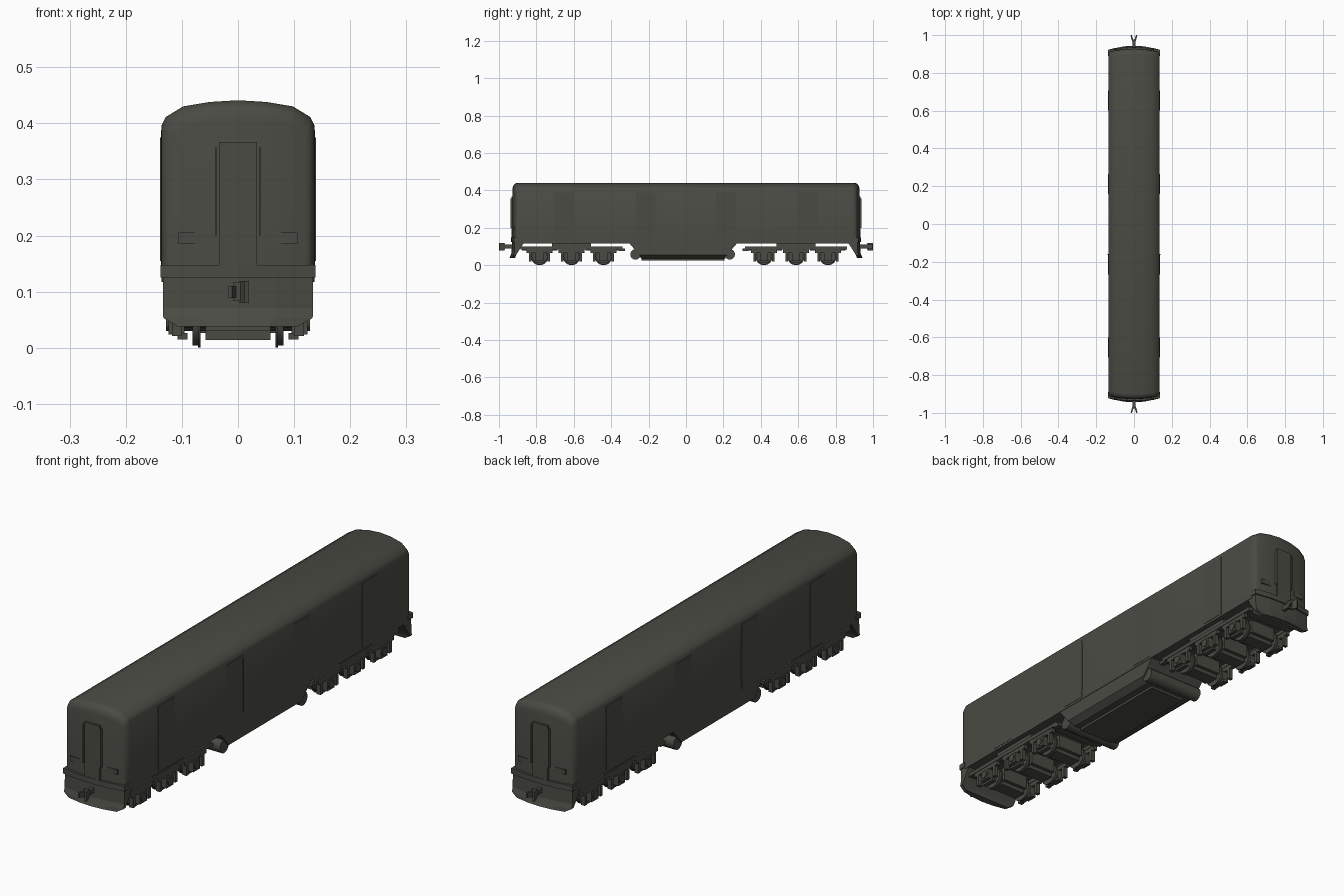
import bpy, bmesh, math
from mathutils import Matrix

if "Cube" in bpy.data.objects:
    bpy.data.objects.remove(bpy.data.objects["Cube"])

paint = bpy.data.materials.new("dark_olive_grey")
paint.diffuse_color = (0.07, 0.07, 0.058, 1)
paint.use_nodes = True
paint.node_tree.nodes["Principled BSDF"].inputs["Base Color"].default_value = paint.diffuse_color


def finish(name, bm, smooth=False):
    bmesh.ops.recalc_face_normals(bm, faces=bm.faces)
    me = bpy.data.meshes.new(name)
    bm.to_mesh(me)
    bm.free()
    me.materials.append(paint)
    ob = bpy.data.objects.new(name, me)
    bpy.context.collection.objects.link(ob)
    if smooth:
        bpy.ops.object.select_all(action='DESELECT')
        ob.select_set(True)
        bpy.context.view_layer.objects.active = ob
        bpy.ops.object.shade_smooth_by_angle(angle=math.radians(40))
    return ob


def add_box(bm, x0, x1, y0, y1, z0, z1):
    m = Matrix.Translation(((x0 + x1) / 2, (y0 + y1) / 2, (z0 + z1) / 2)) @ \
        Matrix.Diagonal((abs(x1 - x0), abs(y1 - y0), abs(z1 - z0), 1))
    bmesh.ops.create_cube(bm, size=1, matrix=m)


def add_cyl(bm, x0, x1, y, z, r, n=24):
    m = Matrix.Translation(((x0 + x1) / 2, y, z)) @ Matrix.Rotation(math.pi / 2, 4, 'Y')
    bmesh.ops.create_cone(bm, cap_ends=True, segments=n, radius1=r, radius2=r,
                          depth=abs(x1 - x0), matrix=m)


def bridge(bm, rings):
    vs = [[bm.verts.new(p) for p in ring] for ring in rings]
    n = len(vs[0])
    for a, b in zip(vs, vs[1:]):
        for i in range(n):
            bm.faces.new((a[i], a[(i + 1) % n], b[(i + 1) % n], b[i]))
    return vs


# body shell: roofed section lofted along y, ends bowed and rounded
HALF = [(0.136, 0.397), (0.129, 0.411), (0.098, 0.430), (0.05, 0.438)]
TOP = [(-x, z) for x, z in HALF] + [(0, 0.441)] + HALF[::-1]
SECTION = TOP + [(x, 0.117) for x, z in TOP[::-1]]


def body_ring(side, y, inset):
    out = []
    for x, z in SECTION:
        px = x * (1 - inset * 0.35 / 0.136)
        pz = z - inset if z > 0.2 else z
        out.append((px, side * (y + 0.014 * (1 - (x / 0.136) ** 2)), pz))
    return out


ends = [(0.885, 0), (0.896, 0.003), (0.905, 0.01), (0.911, 0.02), (0.914, 0.034)]
rings = [body_ring(-1, y, d) for y, d in ends[::-1]] + [body_ring(1, y, d) for y, d in ends]
bm = bmesh.new()
vs = bridge(bm, rings)
n = len(SECTION)
for ring in (vs[0], vs[-1]):
    for i in range(len(TOP) - 1):
        bm.faces.new((ring[i], ring[i + 1], ring[n - 2 - i], ring[n - 1 - i]))
finish("body_shell", bm, True)


# bowed end parts, stacked in levels of (z, half width, outer y, inner y)
def bowed(name, side, levels, bow=0.014):
    bm = bmesh.new()
    rings = []
    for z, w, yo, yi in levels:
        ring = [(w * t, side * (yo + bow * (1 - t * t)), z) for t in (-1, -.5, 0, .5, 1)]
        rings.append(ring + [(w, side * yi, z), (-w, side * yi, z)])
    vs = bridge(bm, rings)
    bm.faces.new(vs[0])
    bm.faces.new(vs[-1])
    finish(name, bm)


for side, tag in ((-1, "front"), (1, "rear")):
    bowed(tag + "_end_beam", side, [(0.125, 0.138, 0.922, 0.89), (0.147, 0.138, 0.922, 0.89)])
    bowed(tag + "_apron", side, [(0.127, 0.134, 0.917, 0.862), (0.07, 0.134, 0.918, 0.899),
                                 (0.053, 0.133, 0.924, 0.909), (0.038, 0.107, 0.93, 0.914)])

    # end door with frame and grab rails
    bm = bmesh.new()
    add_box(bm, -0.034, 0.034, side * 0.9, side * 0.934, 0.145, 0.367)
    for sx in (-1, 1):
        add_box(bm, sx * 0.037, sx * 0.041, side * 0.9, side * 0.938, 0.20, 0.357)
    finish(tag + "_end_door", bm)

    # marker lamps
    bm = bmesh.new()
    for sx in (-1, 1):
        add_box(bm, sx * 0.061, sx * 0.106, side * 0.9, side * 0.925, 0.185, 0.205)
    finish(tag + "_lamps", bm)

    # coupler: shank, head and forked jaws (turned round for the rear)
    bm = bmesh.new()
    add_box(bm, -0.007, 0.007, -0.975, -0.92, 0.09, 0.11)
    add_box(bm, -0.009, 0.011, -0.977, -0.967, 0.083, 0.117)
    for x, z0, z1, turn in ((0.011, 0.08, 0.119, 0.3), (-0.01, 0.089, 0.11, -0.3)):
        r = bmesh.ops.create_cube(bm, size=1, matrix=Matrix.Translation((x, -0.985, (z0 + z1) / 2))
                                  @ Matrix.Rotation(turn, 4, 'Z')
                                  @ Matrix.Diagonal((0.008, 0.03, z1 - z0, 1)))
    if side > 0:
        bmesh.ops.rotate(bm, verts=bm.verts, cent=(0, 0, 0), matrix=Matrix.Rotation(math.pi, 3, 'Z'))
    finish(tag + "_coupler", bm)

# side doors and thin grab rails
bm = bmesh.new()
for sx in (-1, 1):
    for y in (-0.653, -0.215, 0.213, 0.653):
        add_box(bm, sx * 0.13, sx * 0.1372, y - 0.053, y + 0.053, 0.127, 0.388)
    add_box(bm, sx * 0.13, sx * 0.139, -0.163, -0.159, 0.155, 0.375)
finish("side_doors", bm)

# fuel tank with sloped ends and chamfered bottom
bm = bmesh.new()
rings = []
for z, w, y0, y1 in ((0.12, 0.134, -0.305, 0.275), (0.056, 0.134, -0.25, 0.22),
                     (0.036, 0.108, -0.24, 0.21)):
    rings.append([(-w, y0, z), (w, y0, z), (w, y1, z), (-w, y1, z)])
vs = bridge(bm, rings)
bm.faces.new(vs[0])
bm.faces.new(vs[-1])
add_box(bm, -0.08, 0.08, -0.237, 0.207, 0.026, 0.04)
finish("fuel_tank", bm)

# air reservoirs across the tank ends
bm = bmesh.new()
for y in (-0.27, 0.234):
    add_cyl(bm, -0.128, 0.128, y, 0.058, 0.028, 16)
finish("air_reservoirs", bm, True)

# three-axle bogies
for cy, tag in ((-0.612, "front"), (0.588, "rear")):
    axles = [cy - 0.171, cy, cy + 0.171]

    # wheels with flanges, and axles
    bm = bmesh.new()
    for y in axles:
        add_cyl(bm, -0.11, 0.11, y, 0.045, 0.01, 12)
        for sx in (-1, 1):
            add_cyl(bm, sx * 0.067, sx * 0.081, y, 0.046, 0.042)
            add_cyl(bm, sx * 0.067, sx * 0.071, y, 0.046, 0.046)
    finish(tag + "_wheels", bm, True)

    # side frames, pedestal legs, axle boxes
    bm = bmesh.new()
    inner = 1 if cy < 0 else -1
    for sx in (-1, 1):
        add_box(bm, sx * 0.1, sx * 0.12, cy - 0.272, cy + 0.272, 0.083, 0.099)
        add_box(bm, sx * 0.1, sx * 0.12, cy + inner * 0.255, cy + inner * 0.285, 0.076, 0.09)
        for y in axles:
            add_box(bm, sx * 0.102, sx * 0.118, y - 0.07, y + 0.07, 0.066, 0.085)
            for s in (-1, 1):
                add_box(bm, sx * 0.1, sx * 0.118, y + s * 0.043, y + s * 0.057, 0.021, 0.07)
            add_box(bm, sx * 0.095, sx * 0.124, y - 0.022, y + 0.022, 0.024, 0.066)
            add_cyl(bm, sx * 0.1, sx * 0.128, y, 0.046, 0.016, 12)
            add_box(bm, sx * 0.09, sx * 0.108, y - 0.03, y + 0.03, 0.015, 0.026)
    # cross members and bolster to the body
    for y in (cy - 0.25, cy - 0.09, cy + 0.09, cy + 0.25):
        add_box(bm, -0.105, 0.105, y - 0.015, y + 0.015, 0.08, 0.097)
    add_box(bm, -0.115, 0.115, cy - 0.105, cy + 0.105, 0.09, 0.12)
    finish(tag + "_bogie_frame", bm)

    # traction motors between the wheels
    bm = bmesh.new()
    for y in axles:
        add_box(bm, -0.058, 0.058, y - 0.04, y + 0.045, 0.03, 0.085)
        add_box(bm, -0.058, 0.058, y - 0.025, y + 0.03, 0.014, 0.03)
    finish(tag + "_motors", bm)
